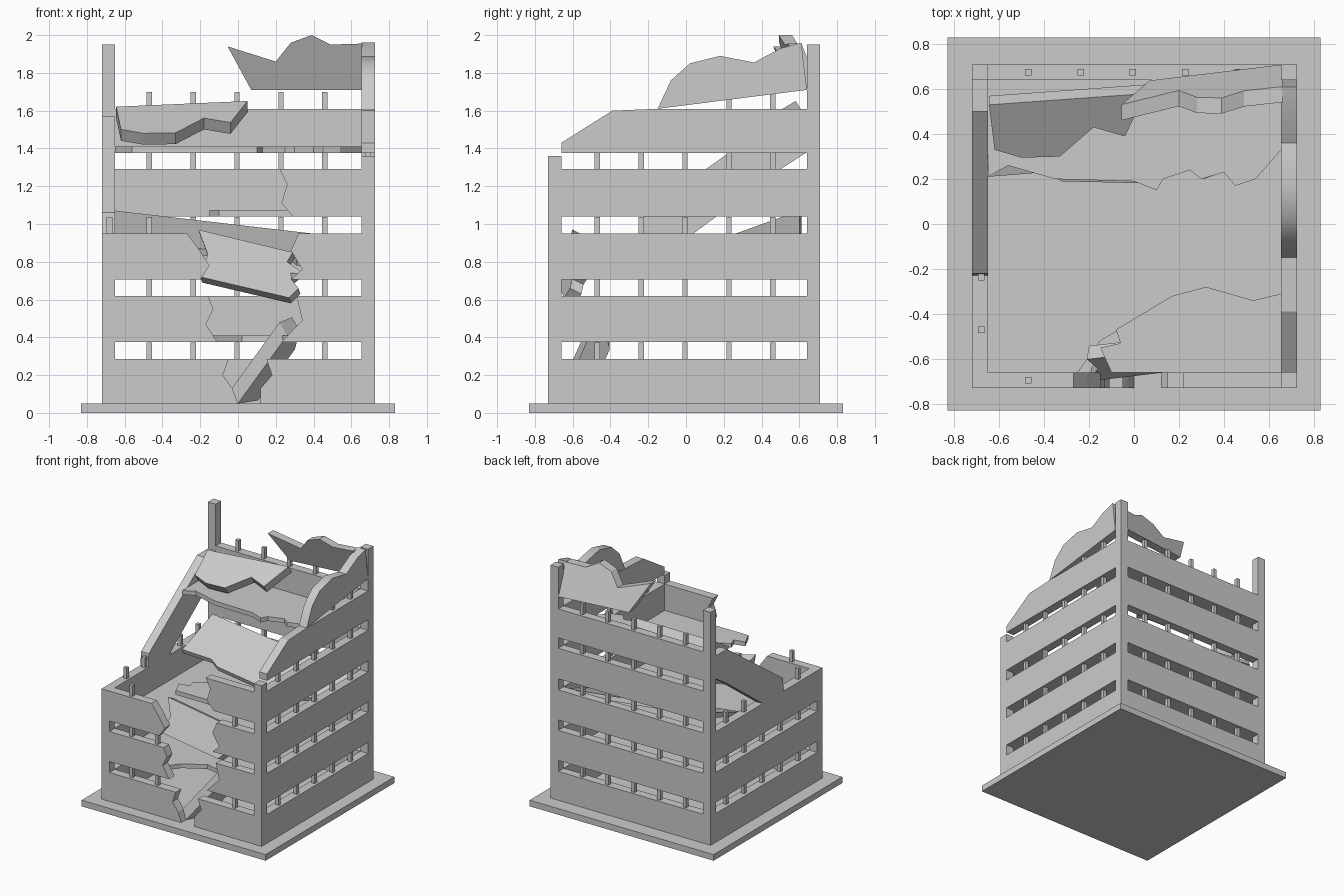
import bpy, math
from mathutils import Vector

cube = bpy.data.objects.get("Cube")
if cube:
    bpy.data.objects.remove(cube, do_unlink=True)

concrete = bpy.data.materials.new("concrete_grey")
concrete.use_nodes = True
GREY = (0.6, 0.6, 0.6, 1)
concrete.diffuse_color = GREY
concrete.node_tree.nodes["Principled BSDF"].inputs["Base Color"].default_value = GREY


def prism(name, outline, place, push):
    """Flat outline placed in space by a function, thickened along a vector."""
    push = Vector(push)
    front = [Vector(place(u, v)) for u, v in outline]
    n = len(front)
    faces = [list(range(n)), list(range(2 * n - 1, n - 1, -1))]
    faces += [[i, i + n, (i + 1) % n + n, (i + 1) % n] for i in range(n)]
    mesh = bpy.data.meshes.new(name)
    mesh.from_pydata(front + [p + push for p in front], [], faces)
    mesh.materials.append(concrete)
    obj = bpy.data.objects.new(name, mesh)
    bpy.context.collection.objects.link(obj)
    # consistent outward normals
    import bmesh
    bm = bmesh.new()
    bm.from_mesh(mesh)
    bmesh.ops.recalc_face_normals(bm, faces=bm.faces)
    bm.to_mesh(mesh)
    bm.free()
    return obj


def box(name, x0, x1, y0, y1, z0, z1):
    corners = [(x0, y0), (x1, y0), (x1, y1), (x0, y1)]
    return prism(name, corners, lambda x, y: (x, y, z0), (0, 0, z1 - z0))


def rect(a, b, z0, z1):
    return [(a, z0), (b, z0), (b, z1), (a, z1)]


# Outer and inner faces of the four walls
XL, XR, YF, YB = -0.72, 0.725, -0.73, 0.71
IL, IR, IF, IB = -0.65, 0.655, -0.66, 0.64
T = 0.07


def front_part(name, pts):
    return prism(name, pts, lambda x, z: (x, YF, z), (0, T, 0))


def back_part(name, pts):
    return prism(name, pts, lambda x, z: (x, IB, z), (0, T, 0))


def left_part(name, pts):
    return prism(name, pts, lambda y, z: (IR, y, z), (T, 0, 0))


def right_part(name, pts):
    return prism(name, pts, lambda y, z: (XL, y, z), (T, 0, 0))


# Ground plate and corner posts
box("ground_plate", -0.83, 0.83, -0.83, 0.83, 0, 0.05)
box("front_right_post", XL, IL, YF, IF, 0.05, 0.95)
box("front_left_post", IR, XR, YF, IF, 0.05, 1.36)
box("back_right_post", XL, IL, IB, YB, 0.05, 1.95)
box("back_left_post", IR, XR, IB, YB, 0.05, 1.95)

# Storey bands on the intact walls
BANDS = [(0.05, 0.285), (0.375, 0.62), (0.705, 0.95), (1.04, 1.29), (1.375, 1.61)]
for i, (z0, z1) in enumerate(BANDS):
    back_part(f"back_band_{i}", rect(IL, IR, z0, z1))
    if i < 4:
        left_part(f"left_band_{i}", rect(IF, IB, z0, z1))
    if i < 3:
        right_part(f"right_band_{i}", rect(IF, IB, z0, z1))
left_part("left_top_band", [(IF, 1.375), (IB, 1.375), (IB, 1.61), (-0.15, 1.61),
                            (-0.39, 1.6), (IF, 1.43)])

# Window bars, in the openings and standing bare on the broken tops
BARS = [-0.47, -0.237, -0.005, 0.228, 0.46]
ROWS = [(b[1], b[1] + 0.088) for b in BANDS]
R = 0.014
for i, (z0, z1) in enumerate(ROWS):
    for k, c in enumerate(BARS):
        box(f"back_bar_{i}_{k}", c - R, c + R, 0.66, 0.69, z0, z1)
        if i < 4 or c > 0:
            box(f"left_bar_{i}_{k}", 0.675, 0.705, c - R, c + R, z0, z1)
        if i < 3:
            box(f"right_bar_{i}_{k}", -0.695, -0.665, c - R, c + R, z0, z1)
        if (i < 2 and (k < 2 or k == 4)) or (i == 2 and k in (0, 4)):
            box(f"front_bar_{i}_{k}", c - R, c + R, -0.71, -0.68, z0, z1)

# Shattered front wall, in two halves
front_part("front_right_band_0", [(IL, 0.05), (0.0, 0.05), (-0.03, 0.13), (-0.08, 0.2),
                                  (-0.05, 0.285), (IL, 0.285)])
front_part("front_right_band_1", [(IL, 0.375), (-0.11, 0.375), (-0.17, 0.47),
                                  (-0.13, 0.55), (-0.16, 0.62), (IL, 0.62)])
front_part("front_right_band_2", [(IL, 0.705), (-0.2, 0.705), (-0.15, 0.78),
                                  (-0.21, 0.87), (-0.27, 0.95), (IL, 0.95)])
front_part("front_left_band_0", [(IR, 0.05), (0.12, 0.05), (0.12, 0.13), (0.18, 0.2),
                                 (0.15, 0.285), (IR, 0.285)])
front_part("front_left_band_1", [(IR, 0.375), (0.23, 0.375), (0.34, 0.49),
                                 (0.31, 0.62), (IR, 0.62)])
front_part("front_left_band_2", [(IR, 0.705), (0.28, 0.705), (0.34, 0.76), (0.28, 0.86),
                                 (0.32, 0.95), (IR, 0.95)])
front_part("front_left_band_3", [(IR, 1.04), (0.29, 1.04), (0.23, 1.11), (0.26, 1.21),
                                 (0.22, 1.29), (IR, 1.29)])

# Leftover top panel on the left wall, with a soft curved break
panel = left_part("left_roof_panel", [(-0.15, 1.61), (IB, 1.71), (0.61, 1.96), (0.5, 1.93),
                                      (0.36, 1.855), (0.18, 1.89), (0.02, 1.85), (-0.08, 1.76)])
bpy.context.view_layer.objects.active = panel
panel.select_set(True)
bpy.ops.object.shade_smooth_by_angle(angle=math.radians(35))
panel.select_set(False)

# Slumped band on the right wall
right_part("right_slumped_band", [(IB, 1.38), (IB, 1.57), (0.5, 1.57), (-0.22, 1.06),
                                  (-0.23, 0.95), (0.04, 0.95), (0.5, 1.29)])

# Back roof panel leaning inward
prism("back_roof_panel", [(0.07, 1.71), (0.66, 1.71), (0.66, 1.955), (0.49, 1.95), (0.39, 2.0),
                          (0.28, 1.96), (0.2, 1.86), (-0.055, 1.94)],
      lambda x, z: (x, 0.56 + 0.12 * x - 0.4 * (z - 1.71), z), (0, 0.07, 0))

# Floors
for name, z in (("first_floor", 0.375), ("second_floor", 0.705)):
    prism(name, [(IL, IF), (-0.25, IF), (-0.15, -0.52), (0.02, -0.42), (0.2, -0.46),
                 (0.32, IF), (IR, IF), (IR, IB), (IL, IB)],
          lambda x, y: (x, y, z), (0, 0, 0.035))
prism("third_floor_remnant", [(IR, IF), (IR, -0.31), (0.53, -0.34), (0.32, -0.28), (0.17, -0.32),
                              (-0.08, -0.47), (-0.06, -0.53), (-0.15, -0.55), (-0.1, IF)],
      lambda x, y: (x, y, 1.04), (0, 0, 0.035))
TOP_EDGE = [(IL, 0.21), (-0.56, 0.26), (-0.35, 0.2), (0.0, 0.19), (0.1, 0.15), (0.13, 0.2),
            (0.25, 0.24), (0.3, 0.2), (0.4, 0.23), (0.45, 0.17), (0.54, 0.2), (IR, 0.33)]
prism("fourth_floor", TOP_EDGE + [(IR, IB), (IL, IB)],
      lambda x, y: (x, y, 1.375), (0, 0, 0.035))
prism("sagging_floor", [(IL, 0.21), (-0.4, 0.23), (-0.32, 0.19), (0.1, 0.18), (0.2, 0.25),
                        (0.26, 0.29), (0.31, 0.2), (0.45, 0.25), (IR, 0.33), (IR, 0.6), (IL, 0.6)],
      lambda x, y: (x, y, 1.07 + 0.36 * (y - 0.6) - 0.116 * (x + 0.645)), (0, 0.012, -0.035))
prism("tilted_roof_slab", [(-0.645, 0.53), (-0.62, 0.33), (-0.5, 0.295), (-0.33, 0.3),
                           (-0.18, 0.43), (-0.04, 0.39), (0.05, 0.58)],
      lambda x, y: (x, y, 1.303 + 0.6 * y), (0, 0.04, -0.06))

# Wall pieces fallen into the break
prism("fallen_wall_piece", [(-0.2, 0.72), (0.27, 0.61), (0.32, 0.66), (0.28, 0.71),
                            (0.33, 0.75), (0.26, 0.8), (0.29, 0.85), (-0.21, 0.97), (-0.16, 0.84)],
      lambda x, z: (x, -0.7 + 0.12 * (x + 0.2) + 0.4 * (z - 0.72 + 0.23 * (x + 0.2)), z),
      (0.01, 0.06, -0.03))
prism("fallen_lower_piece", [(0, 0), (1, 0), (1.1, 0.5), (0.85, 1), (0.1, 1)],
      lambda a, w: (-0.04 + 0.26 * a + 0.08 * w, -0.67 + 0.16 * a + 0.13 * w,
                    0.12 + 0.36 * a - 0.02 * w), (0.04, 0.0, -0.07))
